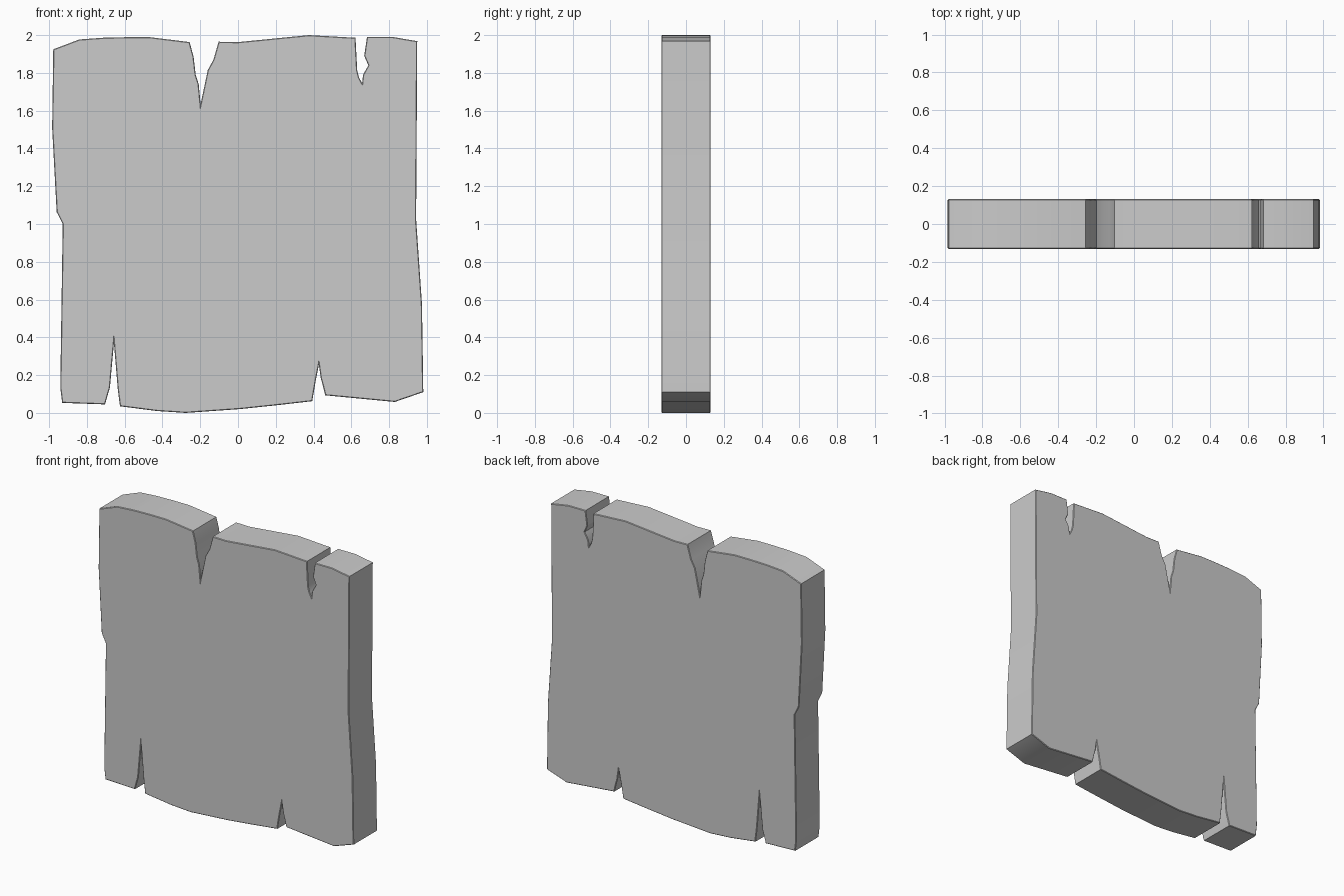
import bpy, bmesh

if "Cube" in bpy.data.objects:
    bpy.data.objects.remove(bpy.data.objects["Cube"])

HALF = 0.131   # half thickness
RIM = 0.004    # tiny rounding of front and back rims

# Outline of the weathered board in x, z, split by edge (clockwise)
top = [(-.978, 1.925), (-.84, 1.977), (-.715, 1.986), (-.59, 1.989), (-.465, 1.989), (-.256, 1.963),
       (-.235, 1.885), (-.224, 1.79), (-.208, 1.74), (-.198, 1.635),      # large crack
       (-.16, 1.815), (-.13, 1.87), (-.103, 1.965),
       (0, 1.963), (.375, 2.0), (.622, 1.986),
       (.631, 1.815), (.641, 1.775), (.657, 1.745), (.662, 1.79),         # hooked crack
       (.69, 1.84), (.668, 1.89), (.683, 1.991),
       (.815, 1.991), (.949, 1.968)]
right = [(.943, 1.025), (.974, .575), (.981, .11)]
bottom = [(.83, .058), (.462, .093), (.446, .157), (.438, .185), (.428, .255),
          (.41, .162), (.393, .062),
          (.2, .04), (.008, .02), (-.277, .0), (-.43, .01), (-.625, .035),
          (-.637, .13), (-.657, .37), (-.678, .135), (-.704, .045)]
left = [(-.931, .053), (-.941, .135), (-.928, 1.0), (-.96, 1.063), (-.984, 1.508)]

# Board: outline face extruded through its thickness
bm = bmesh.new()
verts = [bm.verts.new((x, -HALF, z)) for x, z in top + right + bottom + left]
face = bm.faces.new(verts)
ext = bmesh.ops.extrude_face_region(bm, geom=[face], use_keep_orig=True)
moved = [g for g in ext["geom"] if isinstance(g, bmesh.types.BMVert)]
bmesh.ops.translate(bm, verts=moved, vec=(0, 2 * HALF, 0))
bmesh.ops.recalc_face_normals(bm, faces=bm.faces[:])

# Soften only the front and back rims
rims = [e for e in bm.edges if abs(e.verts[0].co.y - e.verts[1].co.y) < 1e-5]
bmesh.ops.bevel(bm, geom=rims, offset=RIM, segments=1, affect='EDGES',
                clamp_overlap=True)
bmesh.ops.recalc_face_normals(bm, faces=bm.faces[:])

mesh = bpy.data.meshes.new("cracked_board")
bm.to_mesh(mesh)
bm.free()
board = bpy.data.objects.new("cracked_board", mesh)
bpy.context.collection.objects.link(board)
bpy.context.view_layer.objects.active = board
board.select_set(True)
bpy.ops.object.shade_smooth_by_angle(angle=0.5)
